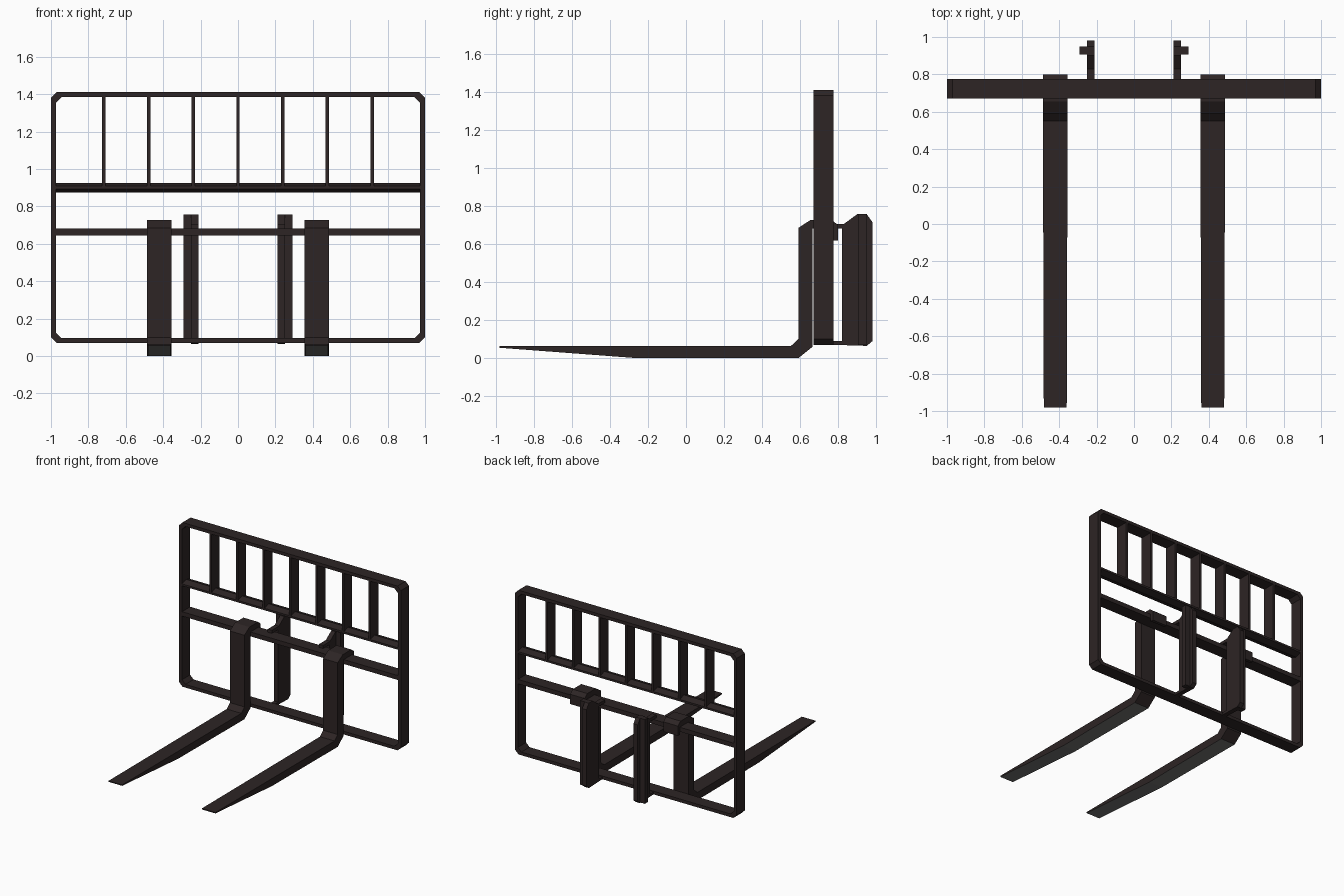
import bpy
import bmesh

cube = bpy.data.objects.get("Cube")
if cube:
    bpy.data.objects.remove(cube, do_unlink=True)


def make_material(name, rgb):
    mat = bpy.data.materials.new(name)
    mat.use_nodes = True
    colour = (*rgb, 1.0)
    mat.diffuse_color = colour
    mat.node_tree.nodes["Principled BSDF"].inputs["Base Color"].default_value = colour
    return mat


DARK = make_material("dark brown paint", (0.026, 0.018, 0.018))
WORN = make_material("worn grey steel", (0.17, 0.17, 0.165))

FRONT, BACK = 0.67, 0.775      # depth of the backrest frame
BOTTOM, TOP = 0.07, 1.41       # height of the backrest frame
BAR = 0.026                    # frame bar thickness


def finish(name, bm):
    bmesh.ops.recalc_face_normals(bm, faces=bm.faces)
    mesh = bpy.data.meshes.new(name)
    bm.to_mesh(mesh)
    bm.free()
    mesh.materials.append(DARK)
    obj = bpy.data.objects.new(name, mesh)
    bpy.context.collection.objects.link(obj)
    return obj


def extrude_profile(name, profile, x0, x1):
    """Extrude a (y, z) outline along x."""
    bm = bmesh.new()
    face = bm.faces.new([bm.verts.new((x0, y, z)) for y, z in profile])
    moved = bmesh.ops.extrude_face_region(bm, geom=[face])["geom"]
    verts = [v for v in moved if isinstance(v, bmesh.types.BMVert)]
    bmesh.ops.translate(bm, verts=verts, vec=(x1 - x0, 0, 0))
    return finish(name, bm)


def box(name, x0, x1, y0, y1, z0, z1):
    return extrude_profile(name, [(y0, z0), (y1, z0), (y1, z1), (y0, z1)], x0, x1)


def chamfered_rect(half, z0, z1, c):
    return [(-half + c, z0), (half - c, z0), (half, z0 + c), (half, z1 - c),
            (half - c, z1), (-half + c, z1), (-half, z1 - c), (-half, z0 + c)]


# Outer frame with cut corners
bm = bmesh.new()
outer = chamfered_rect(1.0, BOTTOM, TOP, 0.03)
inner = chamfered_rect(1.0 - BAR, BOTTOM + BAR, TOP - BAR, 0.03)
rings = [[bm.verts.new((x, y, z)) for x, z in loop]
         for loop, y in ((outer, FRONT), (inner, FRONT), (inner, BACK), (outer, BACK))]
for r in range(len(rings)):
    a, b = rings[r], rings[(r + 1) % len(rings)]
    for i in range(len(a)):
        j = (i + 1) % len(a)
        bm.faces.new((a[i], a[j], b[j], b[i]))
finish("backrest_frame", bm)

# Cross bars
inside = 1.0 - BAR
middle = (FRONT + BACK) / 2
extrude_profile("middle_crossbar",
                [(FRONT, 0.892), (middle, 0.875), (BACK, 0.892),
                 (BACK, 0.908), (middle, 0.925), (FRONT, 0.908)], -inside, inside)
box("lower_crossbar", -inside, inside, FRONT, BACK, 0.645, 0.681)

# Backrest slats
for i in range(-3, 4):
    x = i * 0.239
    box(f"slat_{i + 4}", x - 0.009, x + 0.009, FRONT, BACK, 0.90, TOP - BAR)

# Fork outline: tapered tine, heel, shank and hook over the lower crossbar
fork_outline = [
    (-0.98, 0.063), (-0.98, 0.055), (-0.25, 0), (0.59, 0), (0.665, 0.06),
    (0.665, 0.682), (BACK, 0.682), (BACK, 0.62), (0.80, 0.62), (0.80, 0.70),
    (0.765, 0.727), (0.655, 0.727), (0.59, 0.685), (0.59, 0.10), (0.55, 0.063)]

# Bracket outline: top arm, tall plate and bottom arm
bracket_outline = [
    (0.74, 0.681), (0.82, 0.681), (0.82, 0.09), (0.76, 0.09), (0.76, 0.071),
    (0.95, 0.065), (0.98, 0.09), (0.98, 0.715), (0.95, 0.757), (0.90, 0.757),
    (0.83, 0.706), (0.74, 0.706)]

for side, s in (("left", 1), ("right", -1)):
    fork = extrude_profile(side + "_fork", fork_outline, s * 0.355, s * 0.487)
    # Narrow the tip slightly
    for v in fork.data.vertices:
        if v.co.y < 0:
            v.co.x += (s * 0.421 - v.co.x) * 0.07
    # Worn underside of the tine
    fork.data.materials.append(WORN)
    for p in fork.data.polygons:
        if p.normal.z < -0.9 and p.center.z < 0.05:
            p.material_index = 1

    extrude_profile(side + "_bracket_plate", bracket_outline, s * 0.212, s * 0.25)
    box(side + "_bracket_flange", s * 0.25, s * 0.292, 0.905, 0.948, 0.07, 0.757)
